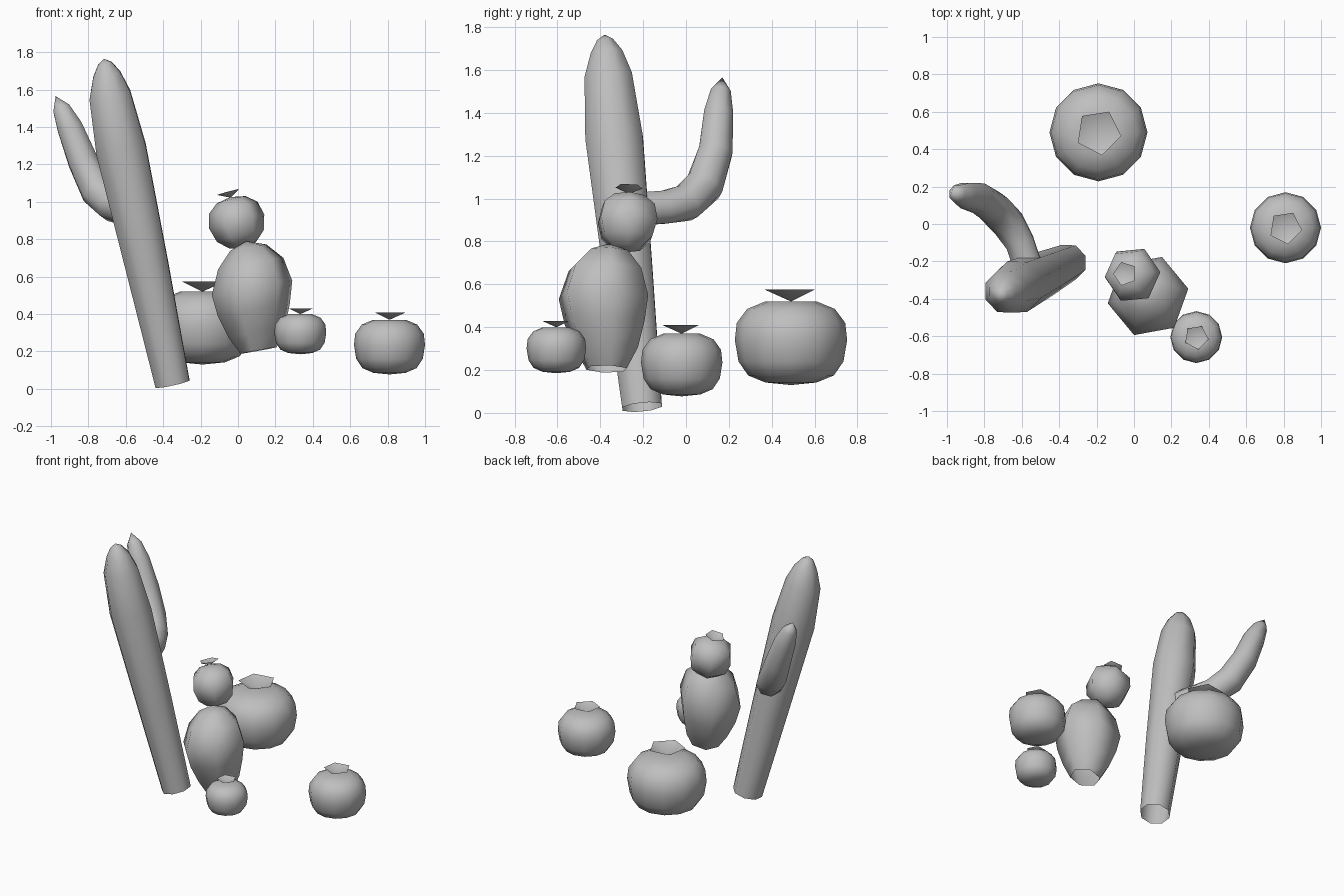
import bpy, bmesh
from math import cos, sin, tau, radians
from mathutils import Vector

cube = bpy.data.objects.get("Cube")
if cube:
    bpy.data.objects.remove(cube)

grey = bpy.data.materials.new("plain grey")
grey.use_nodes = True
colour = (0.52, 0.52, 0.52, 1)
grey.diffuse_color = colour
grey.node_tree.nodes["Principled BSDF"].inputs["Base Color"].default_value = colour


def loft(name, path, radii, sides, turn=0, axis=None):
    """Smooth skin through rings; a zero radius closes to a point, other ends stay open."""
    pts = [Vector(p) for p in path]
    bm = bmesh.new()
    rings = []
    for i, (p, r) in enumerate(zip(pts, radii)):
        if r == 0:
            rings.append([bm.verts.new(p)] * sides)
            continue
        t = Vector(axis) if axis else pts[min(i + 1, len(pts) - 1)] - pts[max(i - 1, 0)]
        t.normalize()
        u = (Vector((1, 0, 0)) - t * t.x).normalized()
        v = t.cross(u)
        angles = [radians(turn) + tau * k / sides for k in range(sides)]
        rings.append([bm.verts.new(p + (u * cos(a) + v * sin(a)) * r) for a in angles])
    for a, b in zip(rings, rings[1:]):
        for k in range(sides):
            n = (k + 1) % sides
            corners = list(dict.fromkeys([a[k], a[n], b[n], b[k]]))
            bm.faces.new(corners)
    for f in bm.faces:
        f.smooth = True
    bmesh.ops.recalc_face_normals(bm, faces=bm.faces)
    mesh = bpy.data.meshes.new(name)
    bm.to_mesh(mesh)
    bm.free()
    mesh.materials.append(grey)
    obj = bpy.data.objects.new(name, mesh)
    bpy.context.collection.objects.link(obj)
    return obj


def flower(name, tip, radius, height, turn, axis=(0, 0, 1)):
    """Open five-sided cone standing on its tip."""
    tip = Vector(tip)
    top = tip + Vector(axis).normalized() * height
    loft(name, [tip, top], [0, radius], 5, turn, axis)


# Round cacti with flowers
PROFILE = [(0, 0), (0.12, 0.012), (0.2, 0.045), (0.245, 0.11), (0.262, 0.21),
           (0.253, 0.29), (0.205, 0.355), (0.12, 0.39), (0, 0.39)]


def round_cactus(name, x, y, z, size, tall):
    loft(name, [(x, y, z + h * tall) for r, h in PROFILE],
         [r * size for r, h in PROFILE], 12, 30)
    flower(name + "_flower", (x, y, z + 0.39 * tall), 0.124 * size, 0.055 * size, 63)


round_cactus("large_round_cactus", -0.19, 0.49, 0.13, 1, 1)
round_cactus("medium_round_cactus", 0.81, -0.02, 0.077, 0.725, 0.75)
round_cactus("small_round_cactus", 0.333, -0.605, 0.185, 0.53, 0.55)

# Stacked cactus: body, head and flower
loft("stacked_cactus_body",
     [(0.11, -0.37, 0.205), (0.1, -0.37, 0.3), (0.085, -0.38, 0.42), (0.075, -0.385, 0.54),
      (0.068, -0.378, 0.67), (0.055, -0.365, 0.755), (0.045, -0.36, 0.79)],
     [0.1, 0.155, 0.198, 0.222, 0.18, 0.1, 0], 6, 10, (-0.18, 0.02, 1))
lean = Vector((-0.26, 0.04, 1)).normalized()
HEAD = [(-0.15, 0), (-0.13, 0.075), (-0.08, 0.13), (0, 0.153),
        (0.075, 0.135), (0.12, 0.08), (0.135, 0)]
centre = Vector((-0.007, -0.272, 0.895))
loft("stacked_cactus_head", [centre + lean * h for h, r in HEAD],
     [r for h, r in HEAD], 6, 5, lean)
flower("stacked_cactus_flower", centre + lean * 0.132, 0.066, 0.032, 36, lean)

# Tall leaning trunk, open at the base
loft("tall_cactus_trunk",
     [(-0.35, -0.205, 0.027), (-0.485, -0.27, 0.65), (-0.625, -0.335, 1.28),
      (-0.685, -0.362, 1.57), (-0.702, -0.37, 1.68), (-0.712, -0.378, 1.74),
      (-0.717, -0.38, 1.765)],
     [0.1, 0.124, 0.145, 0.12, 0.08, 0.04, 0], 8, 22, (-0.22, -0.1, 1))

# Bent arm growing out of the trunk
loft("tall_cactus_arm",
     [(-0.56, -0.25, 0.95), (-0.61, -0.1, 0.96), (-0.67, 0, 0.98), (-0.75, 0.085, 1.06),
      (-0.83, 0.138, 1.22), (-0.9, 0.152, 1.4), (-0.945, 0.162, 1.5), (-0.975, 0.17, 1.565)],
     [0.083, 0.083, 0.09, 0.094, 0.085, 0.073, 0.05, 0], 8, 22)
